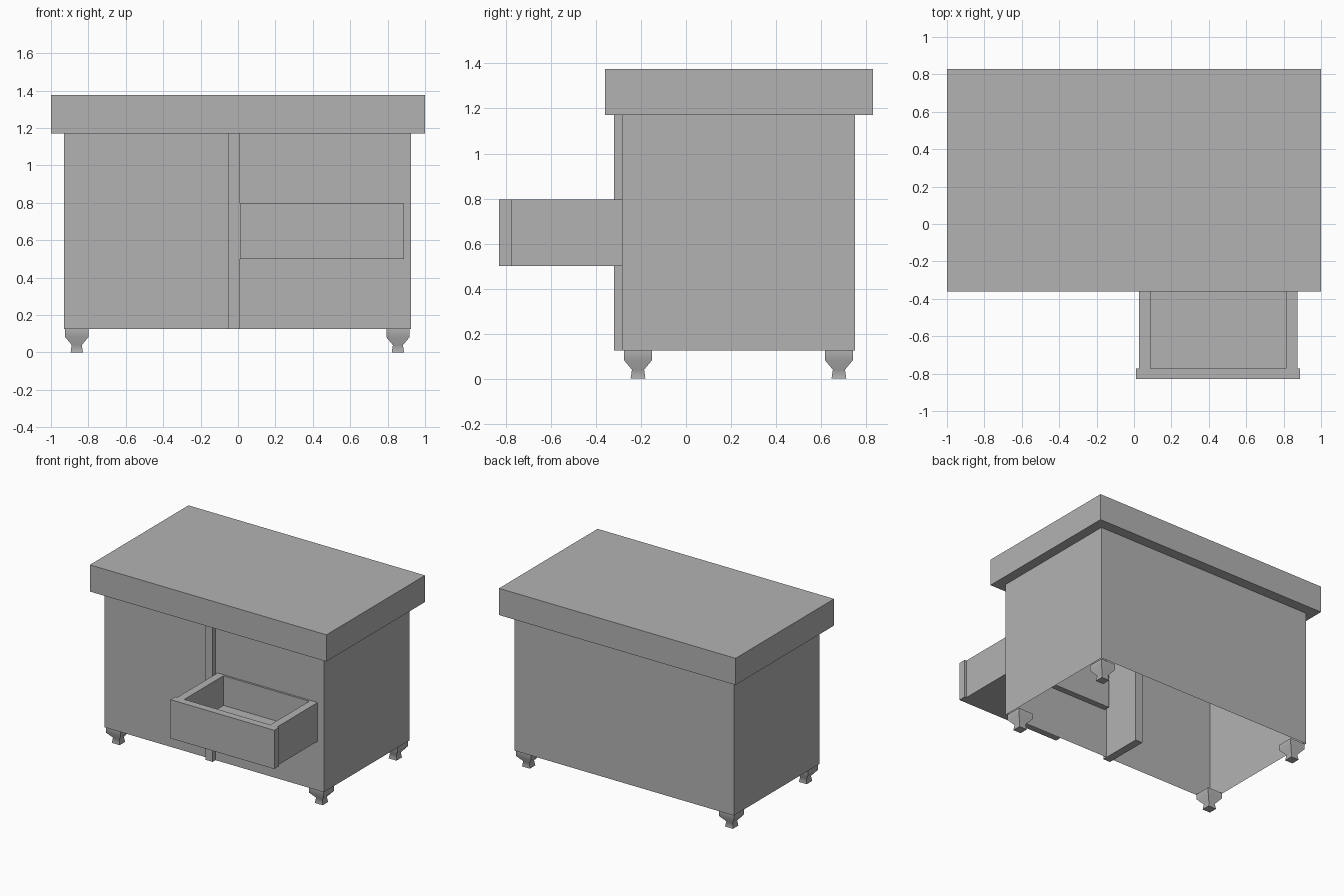
import bpy, bmesh, math

if "Cube" in bpy.data.objects:
    bpy.data.objects.remove(bpy.data.objects["Cube"], do_unlink=True)

grey = bpy.data.materials.new("plain_grey")
grey.use_nodes = True
colour = (0.45, 0.45, 0.45, 1)
grey.diffuse_color = colour
grey.node_tree.nodes["Principled BSDF"].inputs["Base Color"].default_value = colour


def finish(name, bm):
    bmesh.ops.recalc_face_normals(bm, faces=bm.faces)
    mesh = bpy.data.meshes.new(name)
    bm.to_mesh(mesh)
    bm.free()
    mesh.materials.append(grey)
    obj = bpy.data.objects.new(name, mesh)
    bpy.context.collection.objects.link(obj)
    return obj


def box(name, x, y, z, open_bottom=False):
    bm = bmesh.new()
    bmesh.ops.create_cube(bm, size=1)
    for v in bm.verts:
        for i, (low, high) in enumerate((x, y, z)):
            v.co[i] = low if v.co[i] < 0 else high
    bm.normal_update()
    if open_bottom:
        under = [f for f in bm.faces if f.normal.z < -0.9]
        bmesh.ops.delete(bm, geom=under, context='FACES')
    return finish(name, bm)


def leg(name, x, y):
    # square rings stacked along a turned-foot profile
    profile = [(0.033, 0), (0.027, 0.04), (0.062, 0.082), (0.062, 0.125)]
    bm = bmesh.new()
    rings = [[bm.verts.new((x + sx * r, y + sy * r, z))
              for sx, sy in ((-1, -1), (1, -1), (1, 1), (-1, 1))]
             for r, z in profile]
    for low, high in zip(rings, rings[1:]):
        for i in range(4):
            j = (i + 1) % 4
            bm.faces.new((low[i], low[j], high[j], high[i]))
    bm.faces.new(rings[0])
    bm.faces.new(rings[-1])
    obj = finish(name, bm)
    bpy.ops.object.select_all(action='DESELECT')
    obj.select_set(True)
    bpy.context.view_layer.objects.active = obj
    bpy.ops.object.shade_smooth_by_angle(angle=math.radians(60))


# Cabinet: worktop, hollow body and the divider running through its front
box("worktop", (-1, 1), (-0.36, 0.83), (1.172, 1.376))
box("cabinet_body", (-0.93, 0.925), (-0.285, 0.75), (0.125, 1.172), open_bottom=True)
box("centre_divider", (-0.05, 0.01), (-0.32, 0.03), (0.125, 1.172))

# Open drawer
bottom, rim = 0.5, 0.796
box("drawer_front", (0.01, 0.888), (-0.83, -0.772), (bottom, rim))
for side, x in (("right", 0.027), ("left", 0.813)):
    box("drawer_side_" + side, (x, x + 0.06), (-0.772, -0.24), (bottom, rim))
box("drawer_back", (0.087, 0.813), (-0.3, -0.24), (bottom, rim))
box("drawer_floor", (0.087, 0.813), (-0.772, -0.3), (bottom, 0.57))

# Feet
for side, x in (("right", -0.862), ("left", 0.855)):
    for end, y in (("front", -0.213), ("back", 0.679)):
        leg(f"leg_{end}_{side}", x, y)
